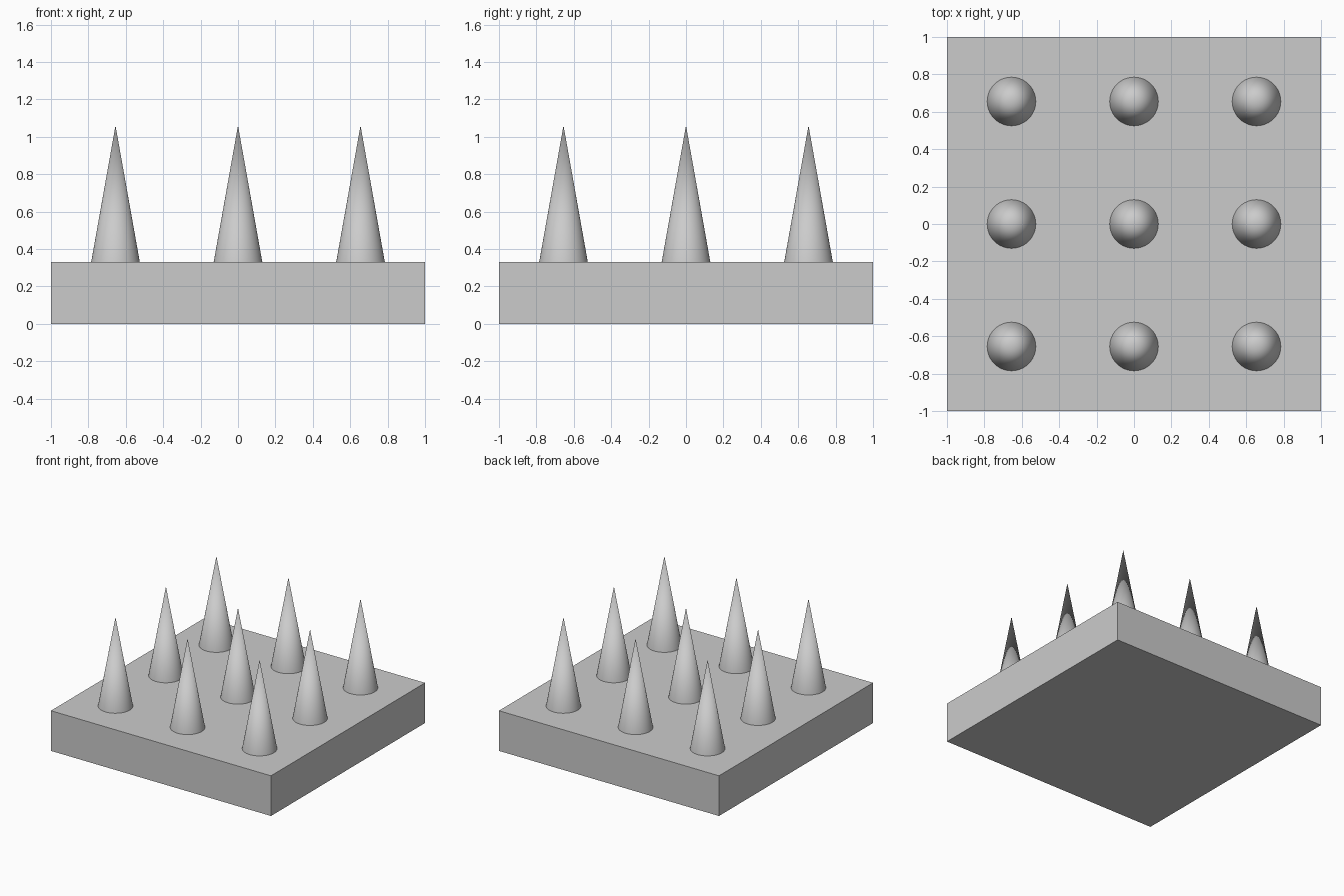
import bpy

if "Cube" in bpy.data.objects:
    bpy.data.objects.remove(bpy.data.objects["Cube"])

BASE_TOP = 0.33
TIP_Z = 1.06
RADIUS = 0.13
SPACING = 0.655

# Square base slab
bpy.ops.mesh.primitive_cube_add(size=1, location=(0, 0, BASE_TOP / 2))
base = bpy.context.object
base.name = "base"
base.scale = (2, 2, BASE_TOP)
bpy.ops.object.transform_apply(location=False, rotation=False, scale=True)


# Smooth pointed cone standing on the slab
def add_spike(name, x, y):
    height = TIP_Z - BASE_TOP
    bpy.ops.mesh.primitive_cone_add(vertices=48, radius1=RADIUS, radius2=0, depth=height,
                                    location=(x, y, BASE_TOP + height / 2))
    bpy.context.object.name = name
    bpy.ops.object.shade_smooth_by_angle()


# 3 x 3 grid of spikes
for row in range(3):
    for col in range(3):
        add_spike(f"spike_{row}_{col}", (col - 1) * SPACING, (row - 1) * SPACING)
